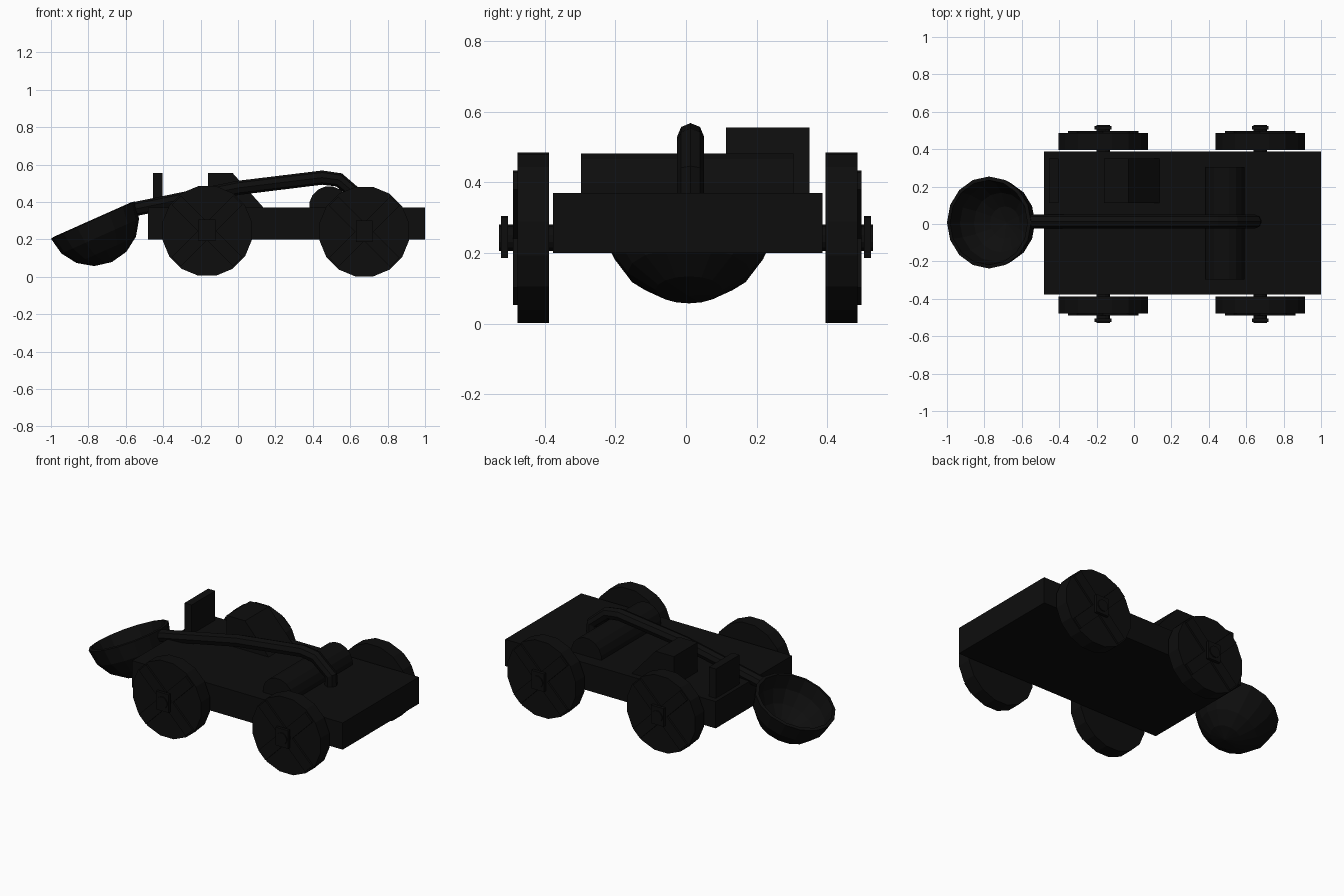
import bpy, bmesh, math
from mathutils import Matrix, Vector

if "Cube" in bpy.data.objects:
    bpy.data.objects.remove(bpy.data.objects["Cube"])

black = bpy.data.materials.new("near_black")
black.diffuse_color = (0.0042, 0.0042, 0.0042, 1)
black.use_nodes = True
black.node_tree.nodes["Principled BSDF"].inputs["Base Color"].default_value = black.diffuse_color


def finish(name, bm):
    bmesh.ops.recalc_face_normals(bm, faces=bm.faces)
    me = bpy.data.meshes.new(name)
    bm.to_mesh(me)
    bm.free()
    ob = bpy.data.objects.new(name, me)
    me.materials.append(black)
    bpy.context.collection.objects.link(ob)
    return ob


def prism(name, profile, y0, y1):
    """Extrude an (x, z) outline along y."""
    bm = bmesh.new()
    face = bm.faces.new([bm.verts.new((x, y0, z)) for x, z in profile])
    ext = bmesh.ops.extrude_face_region(bm, geom=[face])
    verts = [g for g in ext["geom"] if isinstance(g, bmesh.types.BMVert)]
    bmesh.ops.translate(bm, verts=verts, vec=(0, y1 - y0, 0))
    return finish(name, bm)


def box(name, x0, x1, y0, y1, z0, z1):
    return prism(name, [(x0, z0), (x1, z0), (x1, z1), (x0, z1)], y0, y1)


def disc(name, x, z, r, y0, y1, n):
    pts = [(x + r * math.cos((i + .5) * math.tau / n),
            z + r * math.sin((i + .5) * math.tau / n)) for i in range(n)]
    return prism(name, pts, y0, y1)


def bar(name, x, z, angle, half, w, y0, y1):
    c, s = math.cos(angle), math.sin(angle)
    pts = [(x + a * c - b * s, z + a * s + b * c)
           for a, b in ((-half, -w), (half, -w), (half, w), (-half, w))]
    return prism(name, pts, y0, y1)


# Chassis, rear roller, wedge seat and upright board
box("chassis", -0.48, 1.0, -0.377, 0.387, 0.20, 0.37)
disc("roller", 0.487, 0.377, 0.107, -0.297, 0.305, 16)
prism("wedge_seat", [(-0.16, 0.36), (0.145, 0.36), (-0.03, 0.556), (-0.16, 0.556)], 0.113, 0.35)
box("upright_board", -0.455, -0.405, 0.113, 0.35, 0.36, 0.556)

# Axles with wheels, crossed spokes and locking pins
for pos, x, z in (("front", -0.165, 0.245), ("rear", 0.675, 0.241)):
    disc(pos + "_axle", x, z, 0.037, -0.53, 0.53, 12)
    for side, s in (("right", -1), ("left", 1)):
        tag = pos + "_" + side
        o = 0.004
        disc(tag + "_wheel", x, z, 0.244, s * 0.392 + o, s * 0.482 + o, 16)
        for a in (45, 135):
            bar(tag + "_spoke", x, z, math.radians(a), 0.232, 0.035,
                s * 0.478 + o, s * 0.494 + o)
        box(tag + "_pin", x - 0.045, x + 0.045, s * 0.505, s * 0.524, z - 0.055, z + 0.06)

# Throwing arm: tube along a bent path
curve = bpy.data.curves.new("arm", "CURVE")
curve.dimensions = "3D"
curve.bevel_depth = 0.038
curve.bevel_resolution = 2
curve.use_fill_caps = True
path = [(-0.55, 0.362), (0.0, 0.475), (0.45, 0.53), (0.54, 0.518), (0.645, 0.43), (0.645, 0.35)]
sp = curve.splines.new("POLY")
sp.points.add(len(path) - 1)
for p, (x, z) in zip(sp.points, path):
    p.co = (x, 0.013, z, 1)
sp.use_smooth = False
curve.materials.append(black)
bpy.context.collection.objects.link(bpy.data.objects.new("arm", curve))

# Scoop: tilted hollow half sphere
bm = bmesh.new()
bmesh.ops.create_uvsphere(bm, u_segments=16, v_segments=8, radius=0.246)
bmesh.ops.delete(bm, geom=[v for v in bm.verts if v.co.z > 0.01], context="VERTS")
bmesh.ops.transform(bm, verts=bm.verts, matrix=Matrix.Translation((-0.775, 0.008, 0.303))
                    @ Matrix.Rotation(math.radians(-24), 4, "Y"))
scoop = finish("scoop", bm)
shell = scoop.modifiers.new("shell", "SOLIDIFY")
shell.thickness = 0.02
# normals of the open bowl point outward, so thickness goes inward
c = Vector((-0.775, 0.008, 0.303))
f = scoop.data.polygons[0]
shell.offset = -1 if f.normal.dot(f.center - c) > 0 else 1
